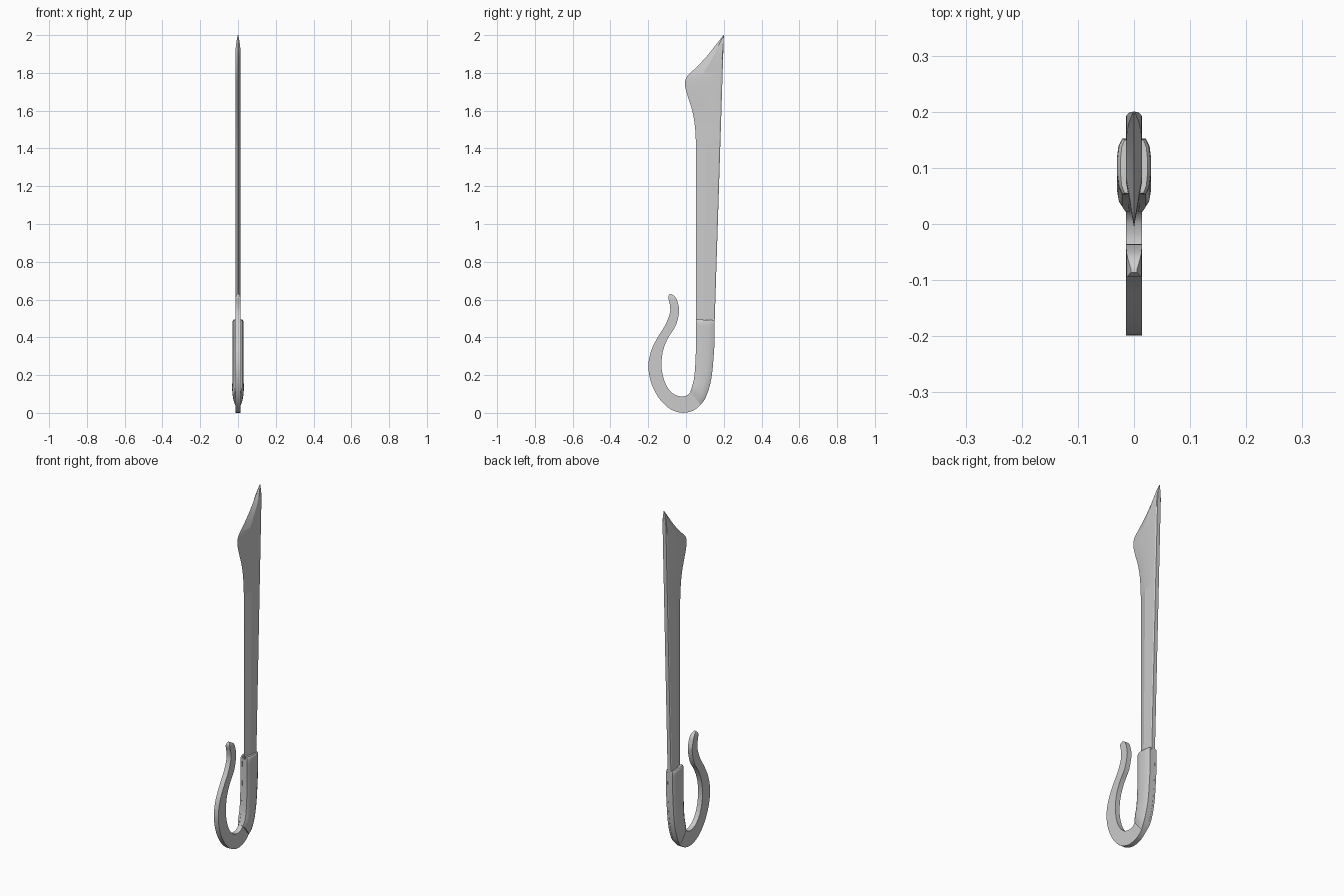
import bpy, bmesh, math

if "Cube" in bpy.data.objects:
    bpy.data.objects.remove(bpy.data.objects["Cube"])


def smooth(stations, steps=4):
    """Catmull-Rom refinement of a list of tuples."""
    out, n = [], len(stations)
    for i in range(n - 1):
        quad = [stations[max(0, min(n - 1, i + k))] for k in (-1, 0, 1, 2)]
        for s in range(steps):
            t = s / steps
            out.append(tuple(0.5 * (2 * b + (c - a) * t + (2 * a - 5 * b + 4 * c - d) * t * t
                                    + (3 * b - a - 3 * c + d) * t ** 3)
                             for a, b, c, d in zip(*quad)))
    return out + [stations[-1]]


def loft(name, stations, section, angle=25):
    """Stations: (left y, left z, right y, right z, thickness scale).
    Section: closed ring of (fraction left to right, x)."""
    bm = bmesh.new()
    rings = []
    for ly, lz, ry, rz, h in stations:
        rings.append([bm.verts.new((x * h, ly + (ry - ly) * t, lz + (rz - lz) * t))
                      for t, x in section])
    n = len(section)
    for a, b in zip(rings, rings[1:]):
        for i in range(n):
            j = (i + 1) % n
            bm.faces.new((a[i], a[j], b[j], b[i]))
    bm.faces.new(rings[0])
    bm.faces.new(rings[-1])
    bmesh.ops.remove_doubles(bm, verts=bm.verts, dist=1e-5)
    bmesh.ops.recalc_face_normals(bm, faces=bm.faces)
    mesh = bpy.data.meshes.new(name)
    bm.to_mesh(mesh)
    bm.free()
    obj = bpy.data.objects.new(name, mesh)
    bpy.context.collection.objects.link(obj)
    bpy.ops.object.select_all(action='DESELECT')
    bpy.context.view_layer.objects.active = obj
    obj.select_set(True)
    bpy.ops.object.shade_smooth_by_angle(angle=math.radians(angle))
    return obj


T = 0.014  # half thickness of the metal

# Blade: sharp cutting edge on the left, flat chamfered spine on the right
edge = [(1.42, .053, 1), (1.52, .047, 1), (1.60, .033, 1), (1.67, .011, 1), (1.72, -.003, 1),
        (1.755, -.005, 1), (1.785, .008, 1), (1.82, .045, 1), (1.87, .094, 1),
        (1.91, .128, .95), (1.955, .163, .7), (2.0, .199, .12)]
edge = [(0.47, .053, 1)] + smooth(edge)
blade = [(y, z, .152 + (z - .49) * .032, z, h) for z, y, h in edge]
blade_half = [(.4, T), (.95, T), (1, T * .75)]
loft("blade", blade, [(0, 0)] + blade_half + [(t, -x) for t, x in reversed(blade_half)], 15)

# Hooked guard continuing into the tang, flat bar section
hook = [(-.086, .630, -.080, .630, .4), (-.094, .612, -.055, .612, .9), (-.086, .575, -.040, .570, 1),
        (-.085, .530, -.037, .530, 1), (-.110, .465, -.055, .460, 1), (-.150, .400, -.093, .400, 1),
        (-.184, .330, -.120, .335, 1), (-.199, .250, -.130, .260, 1), (-.186, .165, -.122, .195, 1),
        (-.150, .088, -.101, .140, 1), (-.100, .032, -.068, .102, 1), (-.050, .006, -.030, .087, 1),
        (-.005, .001, -.002, .090, 1), (.040, .013, .014, .099, 1), (.077, .043, .024, .112, 1),
        (.105, .085, .033, .140, 1), (.133, .180, .045, .200, 1), (.148, .330, .053, .330, 1),
        (.152, .480, .053, .480, 1)]
loft("hook_guard", smooth(hook), [(0, T), (1, T), (1, -T), (0, -T)], 30)

# Grip scales on both sides of the tang, domed with chamfered rims
scale = [(.022, .112, .077, .043, .72), (.032, .140, .106, .085, 1), (.045, .200, .134, .180, 1),
         (.052, .320, .148, .320, 1), (.053, .400, .151, .400, 1), (.053, .475, .152, .475, 1),
         (.055, .495, .150, .490, .8)]
profile = [(0, .010), (0, .021), (.14, .0275), (.35, .030), (.65, .030), (.86, .0275), (1, .021), (1, .010)]
for side, label in ((1, "right"), (-1, "left")):
    loft("grip_scale_" + label, smooth(scale), [(t, x * side) for t, x in profile], 25)
